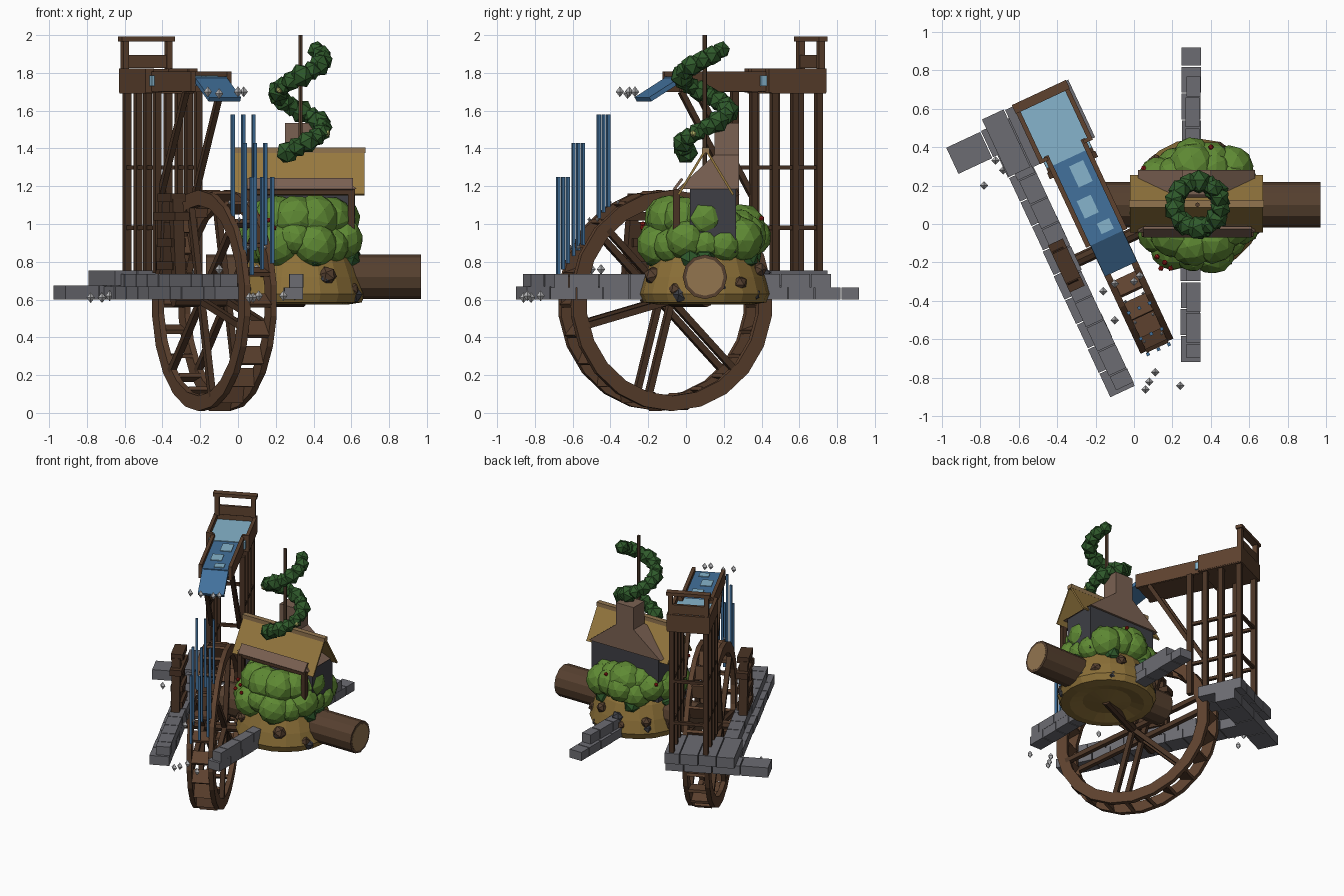
import bpy, bmesh, random
from math import sin, cos, pi, radians
from mathutils import Matrix, Vector

if "Cube" in bpy.data.objects:
    bpy.data.objects.remove(bpy.data.objects["Cube"])

random.seed(4)
I = Matrix.Identity(4)
T = Matrix.Translation
# mill frame: origin under the wheel hub, local y runs back along the trough
MILL = T((-0.125, -0.11, 0)) @ Matrix.Rotation(radians(25), 4, 'Z')
HUB = 0.595


def mat(name, hexcol):
    m = bpy.data.materials.new(name)
    c = [int(hexcol[i:i + 2], 16) / 255 for i in (0, 2, 4)]
    m.diffuse_color = [((v + 0.055) / 1.055) ** 2.4 if v > 0.04 else v / 12.92 for v in c] + [1]
    m.use_nodes = True
    m.node_tree.nodes["Principled BSDF"].inputs["Base Color"].default_value = m.diffuse_color
    return m


WOOD, DARK = mat('wood', '5e422f'), mat('dark_wood', '4a3425')
BARK, RING = mat('bark', '56402f'), mat('cut_wood', '92754f')
STONE, SLATE = mat('stone', '6c6c72'), mat('slate', '3e3f45')
THATCH, CLAY = mat('thatch', '96783f'), mat('clay', '7a6152')
EARTH, LEAF, VINE = mat('earth', '8c7038'), mat('leaf', '5f8a34'), mat('vine', '2f5a2b')
WATER, FOAM = mat('water', '42719c'), mat('pale_water', '86b4cc')
DROP, BERRY, BLOOM = mat('drop', 'b8b8ba'), mat('berry', 'a8201c'), mat('bloom', 'b5b56a')


def finish(name, bm, m):
    bmesh.ops.recalc_face_normals(bm, faces=bm.faces)
    me = bpy.data.meshes.new(name)
    bm.to_mesh(me)
    bm.free()
    me.materials.append(m)
    ob = bpy.data.objects.new(name, me)
    bpy.context.collection.objects.link(ob)
    return ob


def box(bm, c, s, M=I, R=I):
    bmesh.ops.create_cube(bm, size=1, matrix=M @ T(c) @ R @ Matrix.Diagonal((*s, 1)))


def beam(bm, a, b, w, h, M=I):
    a, b = Vector(a), Vector(b)
    R = (b - a).to_track_quat('Z', 'Y').to_matrix().to_4x4()
    box(bm, (a + b) / 2, (w, h, (b - a).length), M, R)


def boxes(name, m, items, M=I):
    bm = bmesh.new()
    for c, s in items:
        box(bm, c, s, M)
    return finish(name, bm, m)


def span(x0, x1, y0, y1, z0, z1):
    return ((x0 + x1) / 2, (y0 + y1) / 2, (z0 + z1) / 2), (x1 - x0, y1 - y0, z1 - z0)


def blobs(name, m, items, sub=1):
    bm = bmesh.new()
    for p, r in items:
        R = Matrix.Rotation(random.uniform(0, 6), 4, 'Z') @ Matrix.Rotation(random.uniform(0, 6), 4, 'X')
        bmesh.ops.create_icosphere(bm, subdivisions=sub, radius=r, matrix=T(p) @ R)
    return finish(name, bm, m)


def rod(name, m, a, b, r, n=12, M=I):
    bm = bmesh.new()
    a, b = Vector(a), Vector(b)
    R = (b - a).to_track_quat('Z', 'Y').to_matrix().to_4x4()
    bmesh.ops.create_cone(bm, cap_ends=True, segments=n, radius1=r, radius2=r,
                          depth=(b - a).length, matrix=M @ T((a + b) / 2) @ R)
    return finish(name, bm, m)


def lathe(name, m, profile, n, c, M=I):
    # closed profiles give rings, profiles touching the axis give solids
    bm = bmesh.new()
    vs = [bm.verts.new((r, 0, z)) for r, z in profile]
    es = [bm.edges.new(p) for p in zip(vs, vs[1:])]
    bmesh.ops.spin(bm, geom=vs + es, cent=(0, 0, 0), axis=(0, 0, 1), angle=2 * pi, steps=n)
    bmesh.ops.remove_doubles(bm, verts=bm.verts, dist=1e-4)
    bm.transform(M @ T(c))
    return finish(name, bm, m)


# water wheel: rims, spokes, slanted buckets and axle
SIDE = Matrix.Rotation(pi / 2, 4, 'Y')
for side in (-1, 1):
    lathe('wheel_rim', WOOD, [(.585, -.017), (.585, .017), (.505, .017), (.505, -.017), (.585, -.017)],
          22, (0, 0, 0), MILL @ T((side * .077, 0, HUB)) @ SIDE)
    bm = bmesh.new()
    for k in range(6):
        a = radians(15 + 60 * k)
        beam(bm, (side * .077, 0, HUB), (side * .077, .53 * cos(a), HUB + .53 * sin(a)), .034, .034, MILL)
    finish('wheel_spokes', bm, DARK)
bm = bmesh.new()
for k in range(22):
    a = 2 * pi * k / 22
    R = Matrix.Rotation(a, 4, 'X')
    box(bm, (0, 0, 0), (.125, .1, .022), MILL @ T((0, 0, HUB)) @ R @ T((0, .54, 0)) @ Matrix.Rotation(.6, 4, 'X'))
finish('wheel_buckets', bm, WOOD)
rod('axle', DARK, (-.24, 0, HUB), (.52, 0, HUB), .035, 8, MILL)

# trough: narrow channel, wide basin, sluice gate
parts = [span(-.11, .11, .05, .56, 1.70, 1.73), span(-.15, .15, .55, .87, 1.69, 1.73),
         span(-.15, .15, .85, .87, 1.70, 1.82)]
for s in (-1, 1):
    parts += [((s * .105, .3, 1.755), (.025, .52, .105)), ((s * .14, .71, 1.76), (.024, .32, .125)),
              ((s * .127, .545, 1.76), (.05, .02, .125)), ((s * .128, .85, 1.9), (.032, .035, .16))]
parts += [((0, .85, 1.98), (.31, .05, .025)), ((0, .85, 1.86), (.24, .02, .07))]
boxes('trough', WOOD, parts, MILL)
boxes('basin_water', FOAM, [span(-.13, .13, .5, .85, 1.73, 1.785)], MILL)
boxes('channel_water', WATER, [span(-.093, .093, .04, .51, 1.73, 1.78)], MILL)
bm = bmesh.new()
beam(bm, (0, .05, 1.765), (0, -.13, 1.66), .185, .025, MILL)
finish('water_spout', bm, WATER)
boxes('water_glints', FOAM, [((.02, .4, 1.782), (.08, .12, .006)), ((-.02, .23, 1.782), (.08, .1, .006)),
                             ((.02, .1, 1.782), (.07, .06, .006))], MILL)

# trough trestle
bm = bmesh.new()
for s in (-1, 1):
    for y in (.46, .58, .7, .84):
        beam(bm, (s * .12, y, .74), (s * .12, y, 1.7), .036, .036, MILL)
    for z in (.98, 1.3):
        beam(bm, (s * .12, .46, z), (s * .12, .84, z), .022, .022, MILL)
    beam(bm, (s * .1, .46, 1.15), (s * .1, .14, 1.7), .03, .03, MILL)
for z in (.98, 1.3):
    beam(bm, (-.12, .84, z), (.12, .84, z), .022, .022, MILL)
finish('trestle', bm, DARK)

# bearing stand on the wall
bm = bmesh.new()
for y in (-.1, .1):
    beam(bm, (-.255, y, .73), (-.255, y * .65, 1.13), .06, .05, MILL)
for z, l in ((.78, .2), (.9, .18), (1.04, .27), (1.14, .17)):
    box(bm, (-.25, 0, z), (.085, l, .045), MILL)
box(bm, (-.25, 0, .87), (.04, .16, .28), MILL)
finish('bearing_stand', bm, DARK)

# falling water rods
bm = bmesh.new()
for y, z0, z1 in ((-.36, 1.06, 1.58), (-.508, .86, 1.43), (-.597, .76, 1.25)):
    for k in (-1, 0, 1):
        beam(bm, (k * .06, y, z0 + .03 * k), (k * .06, y, z1), .017, .017, MILL)
finish('falling_water', bm, WATER)


def course(items, axis, lo, hi, across, z0, z1, step, shift=0):
    # one row of stone blocks with thin joints
    cuts = [lo] + [lo + step * (k + shift) for k in range(1, 30) if lo + step * (k + shift) < hi - .04] + [hi]
    for a, b in zip(cuts, cuts[1:]):
        j = random.uniform(-.004, .004)
        w = (across[0] + j, across[1] + j)
        items.append(span(*w, a + .003, b - .003, z0, z1) if axis == 'y' else span(a + .003, b - .003, *w, z0, z1))


# stone walls
st = []
course(st, 'y', -.72, .68, (-.33, -.19), .6, .67, .14)
course(st, 'y', -.70, .68, (-.29, -.19), .67, .735, .14, -.4)
course(st, 'x', -.56, .17, (.67, .82), .6, .675, .2)
course(st, 'x', -.33, .17, (.54, .87), .675, .755, .13)
boxes('mill_wall', STONE, st, MILL)
st = []
course(st, 'y', -.72, .92, (.245, .345), .6, .665, .14)
course(st, 'y', -.70, .77, (.272, .345), .665, .735, .16, -.5)
boxes('side_wall', STONE, st)

# island mound and the log through it
CX, CY = .33, .1
lathe('mound', EARTH, [(0, .575), (.17, .6), (.26, .575), (.325, .585), (.345, .63), (.32, .72), (.28, .82), (.2, .93), (0, .97)],
      20, (CX, CY, 0))
rod('log', BARK, (-.17, CY, .72), (.968, CY, .72), .118, 12)
rod('log_cut', RING, (.96, CY, .72), (.97, CY, .72), .1, 12)
for m, name, n, off in ((BARK, 'roots', 11, .1), (SLATE, 'rocks', 9, .4)):
    blobs(name, m, [((CX + .31 * cos(a), CY + .31 * sin(a), random.uniform(.62, .76)), random.uniform(.035, .06))
                    for a in (2 * pi * (k + off) / n for k in range(n))])

# cottage: walls, porch, hood with chimney, thin thatch roof
boxes('cottage_walls', SLATE, [span(.05, .62, .02, .265, .85, 1.19)])
bm = bmesh.new()
rings = []
for x0, x1, y0, y1, z in ((.02, .63, -.045, .28, 1.185), (.25, .40, .15, .28, 1.365), (.25, .40, .15, .28, 1.535)):
    rings.append([bm.verts.new(p) for p in ((x0, y0, z), (x1, y0, z), (x1, y1, z), (x0, y1, z))])
for a, b in zip(rings, rings[1:]):
    for k in range(4):
        bm.faces.new((a[k], a[(k + 1) % 4], b[(k + 1) % 4], b[k]))
bm.faces.new(rings[0])
bm.faces.new(rings[-1])
finish('chimney_hood', bm, CLAY)
bm = bmesh.new()
for y in (-.04, .25):
    beam(bm, (.325, .105, 1.395), (.325, y, 1.155), .69, .012)
finish('thatch_roof', bm, THATCH)
boxes('ridge_beam', RING, [((.325, .105, 1.39), (.7, .04, .03))])
bm = bmesh.new()
beam(bm, (.33, -.02, 1.24), (.33, -.065, 1.18), .56, .015)
finish('porch_hood', bm, CLAY)
boxes('porch_frame', DARK, [((.33, -.05, 1.17), (.58, .03, .03)), ((.06, -.05, 1.02), (.035, .035, .3)),
                            ((.6, -.05, 1.02), (.035, .035, .3))])

# bushes with berries
items = []
for k in range(15):
    a = 2 * pi * k / 15
    r = random.uniform(.21, .26)
    items.append(((CX + r * cos(a), CY + r * sin(a), random.uniform(.88, .95)), random.uniform(.09, .12)))
for k in range(11):
    a = 2 * pi * k / 11
    front = sin(a) < .2
    items.append(((CX + .19 * cos(a), CY + .2 * sin(a), 1.03 if front else .98), random.uniform(.1, .13)))
blobs('bushes', LEAF, items, 2)
blobs('low_leaves', VINE, [((CX + .27 * cos(k), CY + .27 * sin(k), .82), .06) for k in range(7)])
blobs('berries', BERRY, [(p, .015) for p in ((.16, -.2, 1.02), (.19, -.23, .98), (.14, -.23, 1.0), (.05, .29, 1.0),
                                             (.4, .4, 1.03), (.12, -.17, 1.04))])

# mast with spiralling vine
rod('mast', BARK, (CX, CY, 1.0), (CX, CY, 2.0), .012, 6)
items = []
for k in range(21):
    t = k / 20
    a = radians(235 + 530 * t)
    items.append(((CX + .12 * cos(a), CY + .12 * sin(a), 1.38 + .54 * t), random.uniform(.05, .068)))
blobs('vine', VINE, items)
blobs('vine_blooms', BLOOM, [((.47, .04, 1.48), .02), ((.22, .0, 1.71), .02)])

# splash drops
bm = bmesh.new()
spots = [(.06, -.86, .61), (.11, -.77, .62), (.24, -.84, .62), (.08, -.82, .61), (-.78, .2, .61), (-.68, .28, .62),
         (-.72, .33, .61), (-.16, -.35, 1.7), (-.1, -.31, 1.69), (0, -.3, 1.7), (.03, -.27, 1.7), (-.1, -.5, .76), (.1, -.45, .76)]
spots += [tuple(MILL @ Vector((x, y, HUB + (.6 ** 2 - y * y) ** .5))) for y in (-.3, -.42, -.53) for x in (-.05, .05)]
for k, p in enumerate(spots):
    r = .022 if k < 13 else .01
    for s in (-1, 1):
        bmesh.ops.create_cone(bm, segments=4, radius1=r, radius2=0, depth=r * 1.3,
                              matrix=T((p[0], p[1], p[2] + s * r * .65)) @ Matrix.Rotation(0 if s > 0 else pi, 4, 'X'))
finish('splash_drops', bm, DROP)
